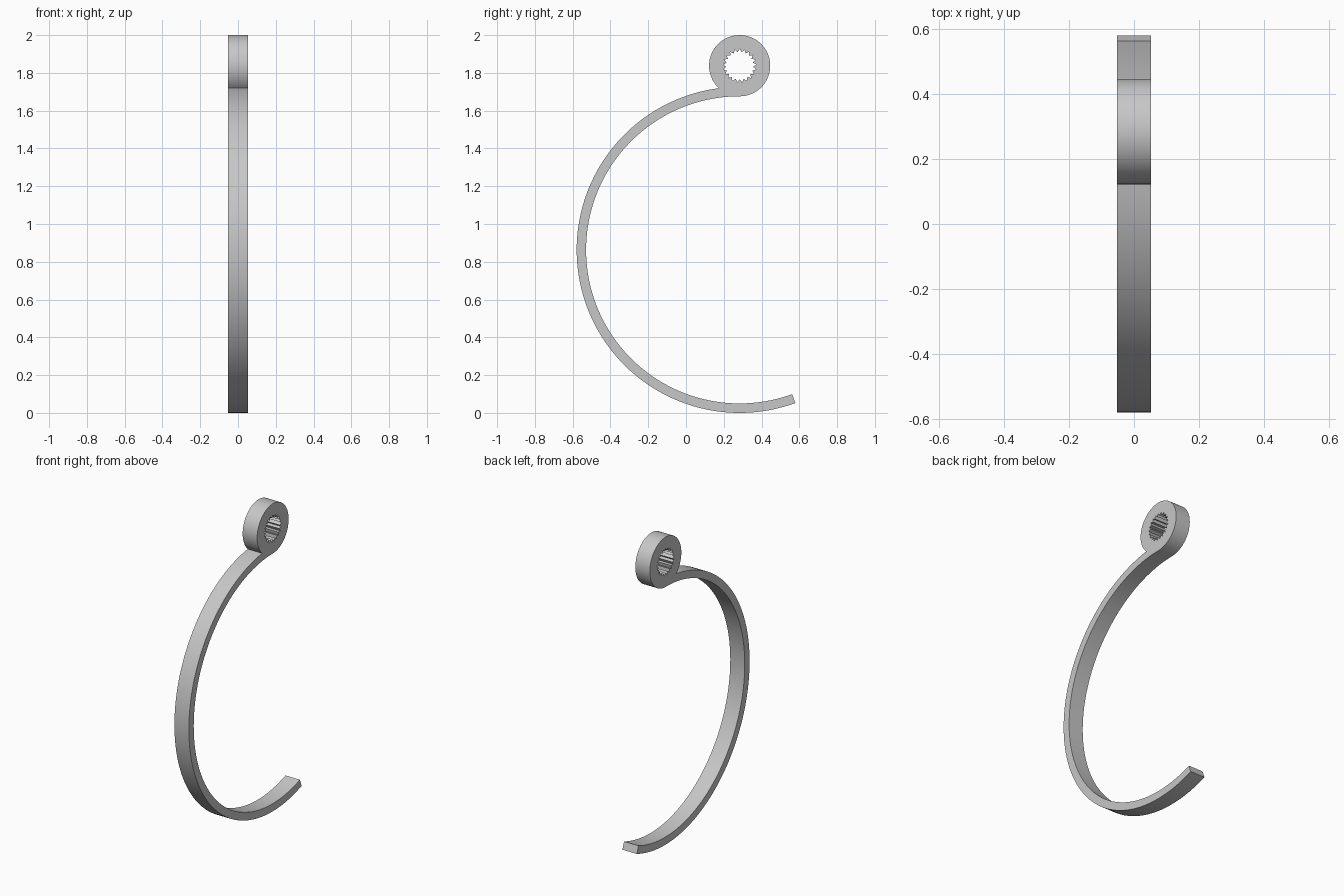
import bpy, bmesh
from math import radians, degrees, sin, cos, acos, pi
from mathutils import Vector

cube = bpy.data.objects.get("Cube")
if cube:
    bpy.data.objects.remove(cube, do_unlink=True)

HALF_WIDTH = 0.052
CY = 0.284                               # shared y of band and ring centres
BAND_Z, BAND_OUT, BAND_IN = 0.863, 0.863, 0.813
RING_Z, RING_R = 1.838, 0.162
TEETH, TOOTH_ROOT, TOOTH_TIP = 21, 0.089, 0.072


def arc(z, r, start, end, steps):
    """Points on a circle in the side plane, angles in degrees."""
    angles = [radians(start + (end - start) * i / steps) for i in range(steps + 1)]
    return [Vector((-HALF_WIDTH, CY + r * cos(a), z + r * sin(a))) for a in angles]


def loop_edges(bm, points):
    verts = [bm.verts.new(p) for p in points]
    return [bm.edges.new((v, verts[i - 1])) for i, v in enumerate(verts)]


# Where the outer band curve meets the ring
d = RING_Z - BAND_Z
band_turn = degrees(acos((d * d + BAND_OUT**2 - RING_R**2) / (2 * d * BAND_OUT)))
ring_turn = degrees(acos((d * d + RING_R**2 - BAND_OUT**2) / (2 * d * RING_R)))

# Outline: outer band, round the ring, back along the inner band
outline = arc(BAND_Z, BAND_OUT, 290, 90 + band_turn, 96)
outline += arc(RING_Z, RING_R, 270 - ring_turn, -90, 64)[1:]
outline += arc(BAND_Z, BAND_IN, 90, 290, 96)[1:]

# Splined hole with pointed teeth
hole = []
for i in range(TEETH * 2):
    a = pi / 2 + i * pi / TEETH
    r = TOOTH_TIP if i % 2 else TOOTH_ROOT
    hole.append(Vector((-HALF_WIDTH, CY + r * cos(a), RING_Z + r * sin(a))))

# Fill the profile and extrude it across the width
bm = bmesh.new()
edges = loop_edges(bm, outline) + loop_edges(bm, hole)
bmesh.ops.triangle_fill(bm, edges=edges, use_beauty=True, use_dissolve=False)
extruded = bmesh.ops.extrude_face_region(bm, geom=bm.faces[:], use_keep_orig=True)
moved = [g for g in extruded["geom"] if isinstance(g, bmesh.types.BMVert)]
bmesh.ops.translate(bm, verts=moved, vec=(2 * HALF_WIDTH, 0, 0))
bmesh.ops.recalc_face_normals(bm, faces=bm.faces[:])

mesh = bpy.data.meshes.new("curved_arm_with_splined_ring")
bm.to_mesh(mesh)
bm.free()
arm = bpy.data.objects.new("curved_arm_with_splined_ring", mesh)
bpy.context.collection.objects.link(arm)

# Plain grey material
grey = bpy.data.materials.new("plain_grey")
grey.use_nodes = True
colour = (0.57, 0.57, 0.57, 1)
grey.diffuse_color = colour
grey.node_tree.nodes["Principled BSDF"].inputs["Base Color"].default_value = colour
mesh.materials.append(grey)

# Smooth curved walls, sharp rims and teeth
bpy.ops.object.select_all(action="DESELECT")
arm.select_set(True)
bpy.context.view_layer.objects.active = arm
bpy.ops.object.shade_smooth_by_angle(angle=radians(25))
